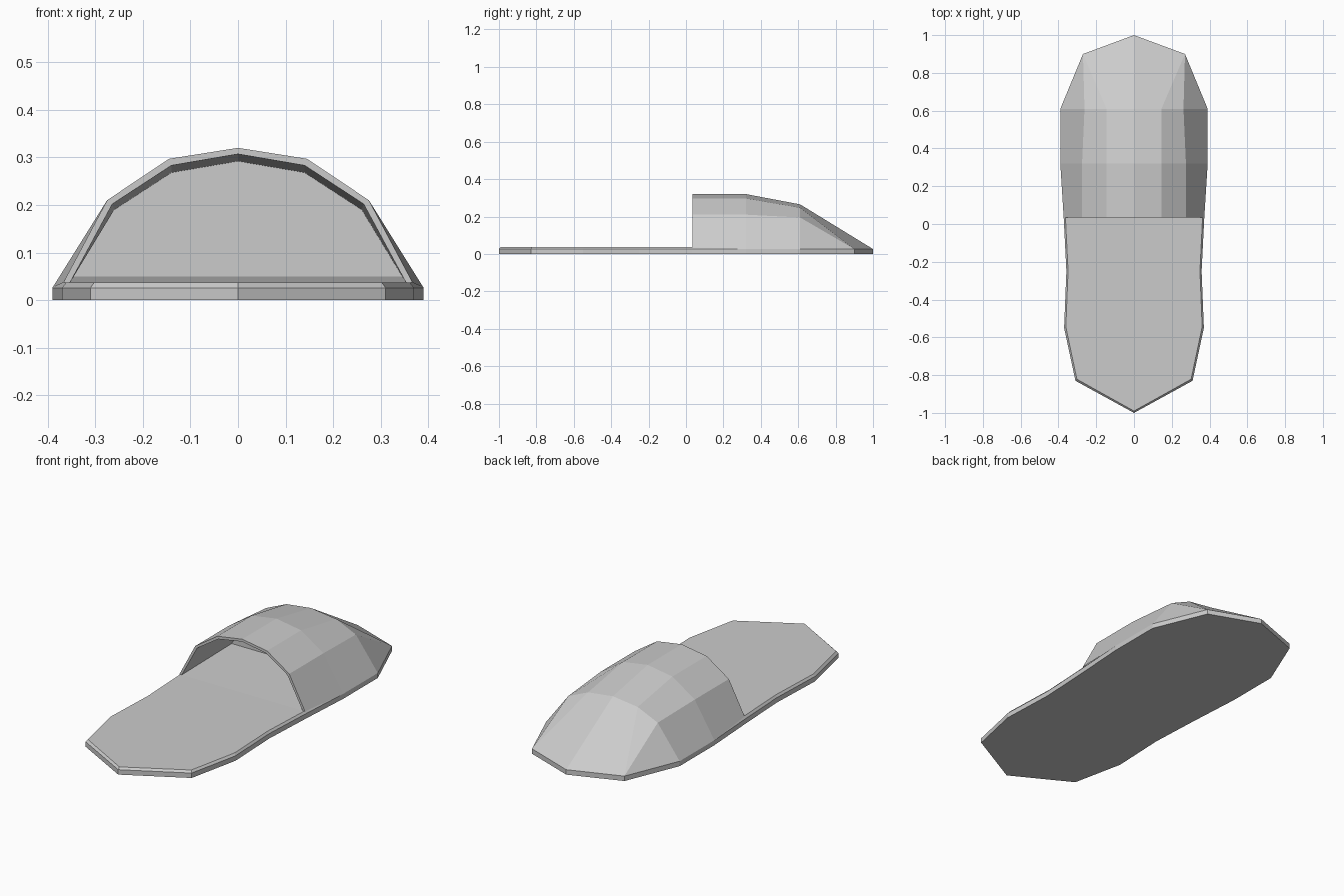
import bpy
import bmesh

cube = bpy.data.objects.get("Cube")
if cube:
    bpy.data.objects.remove(cube, do_unlink=True)

grey = bpy.data.materials.new("plain_grey")
grey.use_nodes = True
colour = (0.6, 0.6, 0.6, 1)
grey.diffuse_color = colour
grey.node_tree.nodes["Principled BSDF"].inputs["Base Color"].default_value = colour


def finish(bm, name):
    bmesh.ops.remove_doubles(bm, verts=bm.verts, dist=0.0005)
    bmesh.ops.recalc_face_normals(bm, faces=bm.faces)
    mesh = bpy.data.meshes.new(name)
    bm.to_mesh(mesh)
    bm.free()
    mesh.materials.append(grey)
    obj = bpy.data.objects.new(name, mesh)
    bpy.context.collection.objects.link(obj)
    return obj


def bridge(bm, a, b, closed=False):
    """Join two equal rows of vertices with quads, or triangles where they meet."""
    n = len(a)
    for i in range(n if closed else n - 1):
        j = (i + 1) % n
        corners = list(dict.fromkeys((a[i], a[j], b[j], b[i])))
        if len(corners) > 2:
            bm.faces.new(corners)


def arch(bm, y, half):
    """Symmetrical row of vertices from the right base over the crown."""
    full = [(-x, z) for x, z in half[:0:-1]] + half
    return [bm.verts.new((x, y, z)) for x, z in full]


# Sole: faceted outline with a small bevel around the top
EDGE = 0.026
TOP = 0.037
half = [(0, -1), (0.31, -0.83), (0.37, -0.55), (0.358, -0.25),
        (0.372, 0.03), (0.39, 0.32), (0.39, 0.61), (0.27, 0.9), (0, 1)]
outline = half + [(-x, y) for x, y in half[-2:0:-1]]
bm = bmesh.new()
bottom = [bm.verts.new((x, y, 0)) for x, y in outline]
edge = [bm.verts.new((x, y, EDGE)) for x, y in outline]
top = [bm.verts.new((x * 0.975, y * (0.96 if y > 0.3 else 0.99), TOP))
       for x, y in outline]
bridge(bm, bottom, edge, True)
bridge(bm, edge, top, True)
bm.faces.new(bottom)
bm.faces.new(top)
finish(bm, "sole")

# Upper: arched outer skin closing down to the toe
bm = bmesh.new()
mouth = arch(bm, 0.035, [(0, 0.32), (0.145, 0.297), (0.275, 0.21), (0.367, TOP)])
instep = arch(bm, 0.32, [(0, 0.32), (0.145, 0.297), (0.275, 0.21), (0.39, EDGE)])
vamp = arch(bm, 0.61, [(0, 0.265), (0.145, 0.247), (0.262, 0.195), (0.39, EDGE)])
right, tip, left = [bm.verts.new(p) for p in
                    ((-0.27, 0.9, EDGE), (0, 1, EDGE), (0.27, 0.9, EDGE))]
bridge(bm, mouth, instep)
bridge(bm, instep, vamp)
bridge(bm, vamp, [right] * 3 + [tip] + [left] * 3)

# Foot opening: thin rim, tapering lining and flat end wall
rim = arch(bm, 0.035, [(0, 0.307), (0.14, 0.283), (0.264, 0.202), (0.353, TOP)])
end = arch(bm, 0.44, [(0, 0.292), (0.14, 0.268), (0.26, 0.19), (0.345, 0.05)])
bridge(bm, mouth, rim)
bridge(bm, rim, end, True)
bm.faces.new(end)
finish(bm, "upper")
